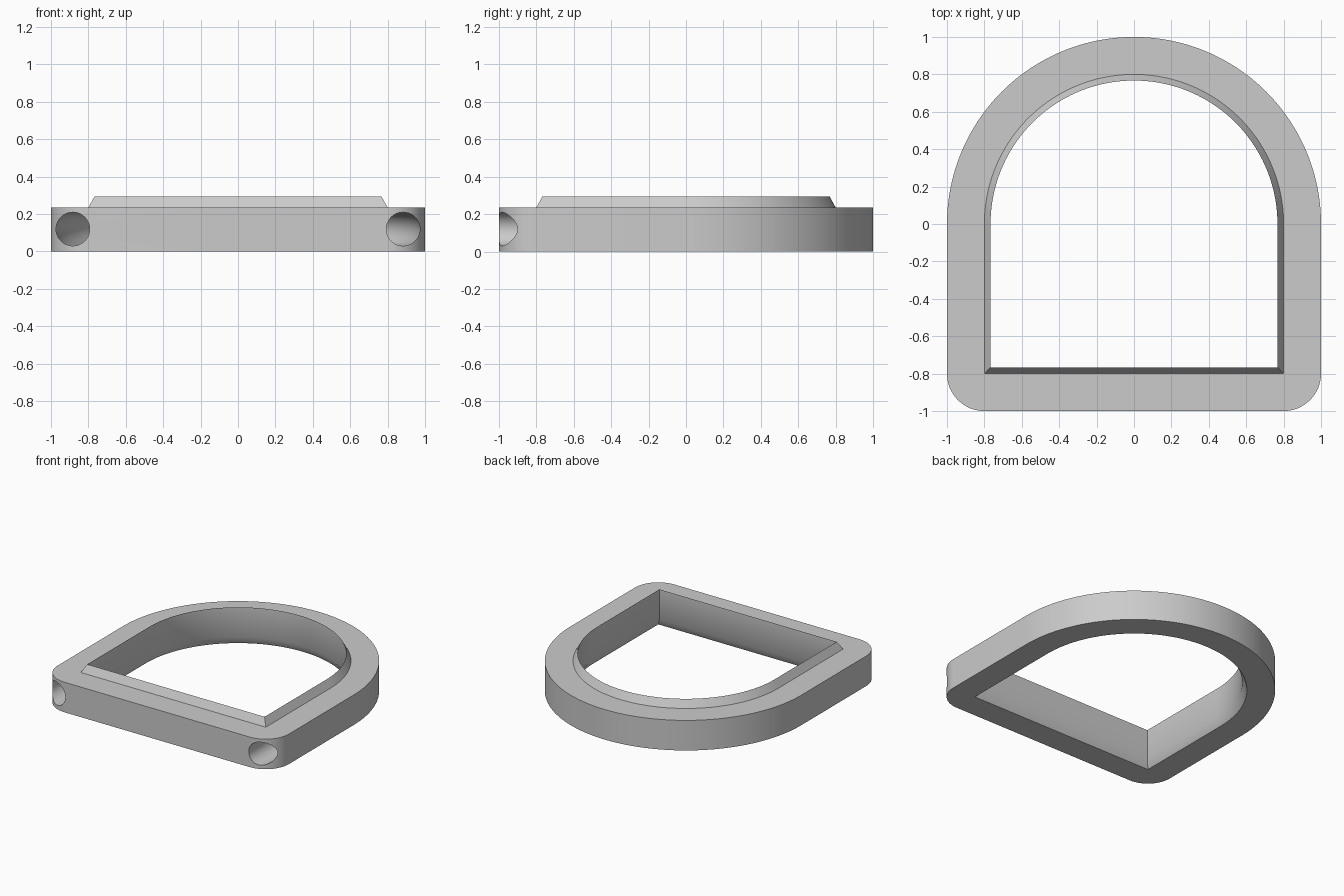
import bpy, bmesh
from math import sin, cos, pi, radians

cube = bpy.data.objects.get("Cube")
if cube:
    bpy.data.objects.remove(cube)

CORNER = 0.2      # radius of the front outer corners
ARC_STEPS = 96
CORNER_STEPS = 16

grey = bpy.data.materials.new("plain_grey")
grey.use_nodes = True
grey.diffuse_color = (0.6, 0.6, 0.6, 1)
grey.node_tree.nodes["Principled BSDF"].inputs["Base Color"].default_value = (0.6, 0.6, 0.6, 1)


def arc(cx, cy, r, start, end, steps):
    angles = [radians(start + (end - start) * i / steps) for i in range(steps + 1)]
    return [(cx + r * cos(a), cy + r * sin(a)) for a in angles]


def d_outline(inset):
    """Closed arch outline, moved inwards; corners turn sharp past their radius."""
    r = max(CORNER - inset, 0)
    c = 1 - max(inset, CORNER)
    return (arc(0, 0, 1 - inset, 0, 180, ARC_STEPS)
            + arc(-c, -c, r, 180, 270, CORNER_STEPS)
            + arc(c, -c, r, 270, 360, CORNER_STEPS))


def u_path(inset):
    """Open path from the front, around the back arch and to the front again."""
    side = 1 - inset
    return [(side, -1.1)] + arc(0, 0, side, 0, 180, ARC_STEPS) + [(-side, -1.1)]


def sweep(name, section, path, closed):
    """Skin a closed (inset, height) section along a path function."""
    bm = bmesh.new()
    rows = [[bm.verts.new((x, y, z)) for x, y in path(d)] for d, z in section]
    count = len(rows[0])
    for i, row in enumerate(rows):
        above = rows[(i + 1) % len(rows)]
        for j in range(count if closed else count - 1):
            k = (j + 1) % count
            bm.faces.new((row[j], row[k], above[k], above[j]))
    if not closed:
        for end in (0, -1):
            bm.faces.new([row[end] for row in rows])
    bmesh.ops.remove_doubles(bm, verts=bm.verts, dist=1e-5)
    bmesh.ops.recalc_face_normals(bm, faces=bm.faces)
    mesh = bpy.data.meshes.new(name)
    bm.to_mesh(mesh)
    bm.free()
    mesh.materials.append(grey)
    obj = bpy.data.objects.new(name, mesh)
    bpy.context.collection.objects.link(obj)
    return obj


# Frame with a raised locating lip on top and a matching flare underneath
frame_section = [(0, 0), (0, 0.235), (0.2, 0.235),
                 (0.233, 0.295), (0.233, 0.06), (0.2, 0)]
frame = sweep("arched_frame", frame_section, d_outline, True)

# Round channel entering at both front corners and following the arch
channel_section = [(0.117 + 0.09 * cos(a), 0.12 + 0.09 * sin(a))
                   for a in (2 * pi * i / 40 for i in range(40))]
channel = sweep("channel_cutter", channel_section, u_path, False)
channel.hide_render = True

cut = frame.modifiers.new("channel", "BOOLEAN")
cut.operation = "DIFFERENCE"
cut.solver = "EXACT"
cut.object = channel

bpy.ops.object.select_all(action="DESELECT")
frame.select_set(True)
bpy.context.view_layer.objects.active = frame
bpy.ops.object.modifier_apply(modifier=cut.name)
bpy.data.objects.remove(channel)
bpy.ops.object.shade_smooth_by_angle(angle=radians(30))
